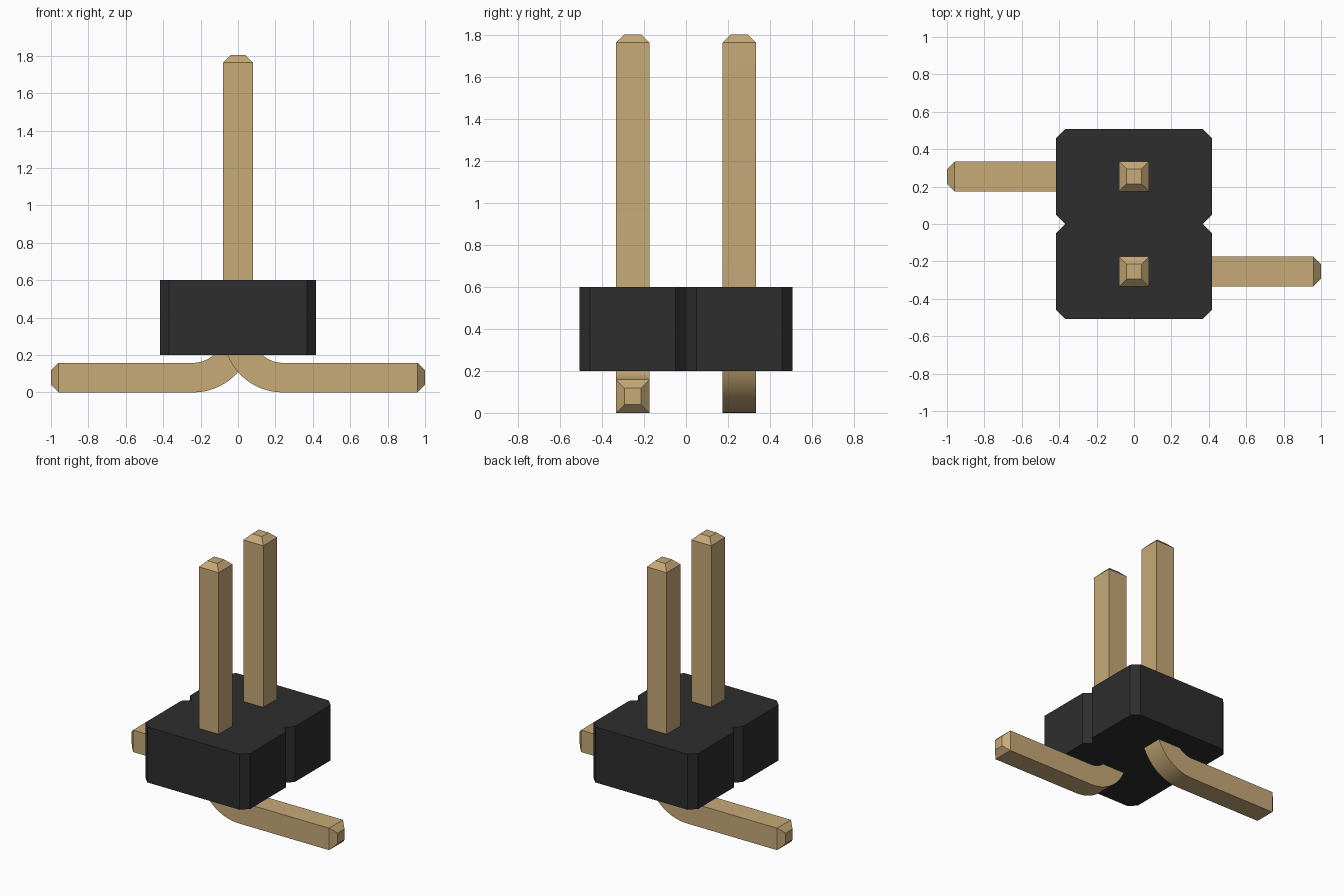
import bpy
import bmesh
from math import sin, cos, pi, radians
from mathutils import Vector

cube = bpy.data.objects.get("Cube")
if cube:
    bpy.data.objects.remove(cube, do_unlink=True)

PITCH = 0.508          # distance between the two pins
HALF = 0.079           # half thickness of a pin
TIP = 0.04             # tip taper length and inset
TOP = 1.805            # height of the pin tops
BEND = 0.24            # centreline bend radius
BEND_STEPS = 16


def make_material(name, color):
    mat = bpy.data.materials.new(name)
    mat.use_nodes = True
    mat.diffuse_color = color
    mat.node_tree.nodes["Principled BSDF"].inputs["Base Color"].default_value = color
    return mat


def finish(bm, name, mat):
    bmesh.ops.recalc_face_normals(bm, faces=bm.faces)
    mesh = bpy.data.meshes.new(name)
    bm.to_mesh(mesh)
    bm.free()
    mesh.materials.append(mat)
    obj = bpy.data.objects.new(name, mesh)
    bpy.context.collection.objects.link(obj)
    bpy.ops.object.select_all(action='DESELECT')
    obj.select_set(True)
    bpy.context.view_layer.objects.active = obj
    bpy.ops.object.shade_smooth_by_angle(angle=radians(20))
    return obj


def make_housing(mat):
    """Two chamfered cells joined side by side, extruded upwards."""
    w, c, bottom, height = 0.418, 0.05, 0.2, 0.4
    side = [(w - c, -PITCH), (w, c - PITCH), (w, -c), (w - c, 0),
            (w, c), (w, PITCH - c), (w - c, PITCH)]
    outline = side + [(-x, -y) for x, y in side]
    bm = bmesh.new()
    base = bm.faces.new([bm.verts.new((x, y, bottom)) for x, y in outline])
    grown = bmesh.ops.extrude_face_region(bm, geom=[base])["geom"]
    verts = [g for g in grown if isinstance(g, bmesh.types.BMVert)]
    bmesh.ops.translate(bm, verts=verts, vec=(0, 0, height))
    return finish(bm, "housing", mat)


def make_pin(name, y, direction, mat):
    """Square bar swept down, round the bend and out to the foot."""
    down, out = Vector((0, 0, -1)), Vector((1, 0, 0))
    # each station: centre, in-plane normal, half size
    stations = [(Vector((0, 0, TOP)), out, HALF - TIP),
                (Vector((0, 0, TOP - TIP)), out, HALF)]
    centre = Vector((BEND, 0, BEND + HALF))
    for i in range(BEND_STEPS + 1):
        a = i / BEND_STEPS * pi / 2
        normal = Vector((cos(a), 0, sin(a)))
        stations.append((centre - normal * BEND, normal, HALF))
    stations += [(Vector((1 - TIP, 0, HALF)), -down, HALF),
                 (Vector((1, 0, HALF)), -down, HALF - TIP)]

    bm = bmesh.new()
    rings = []
    for pos, normal, size in stations:
        ring = []
        for u, v in ((-1, -1), (1, -1), (1, 1), (-1, 1)):
            p = pos + normal * size * u
            ring.append(bm.verts.new((p.x * direction, y + size * v, p.z)))
        rings.append(ring)
    for a, b in zip(rings, rings[1:]):
        for i in range(4):
            j = (i + 1) % 4
            bm.faces.new((a[i], a[j], b[j], b[i]))
    bm.faces.new(rings[0])
    bm.faces.new(rings[-1])
    return finish(bm, name, mat)


black = make_material("black plastic", (0.027, 0.027, 0.027, 1))
gold = make_material("gold metal", (0.57, 0.40, 0.185, 1))

make_housing(black)
make_pin("front_pin", -PITCH / 2, 1, gold)
make_pin("back_pin", PITCH / 2, -1, gold)
